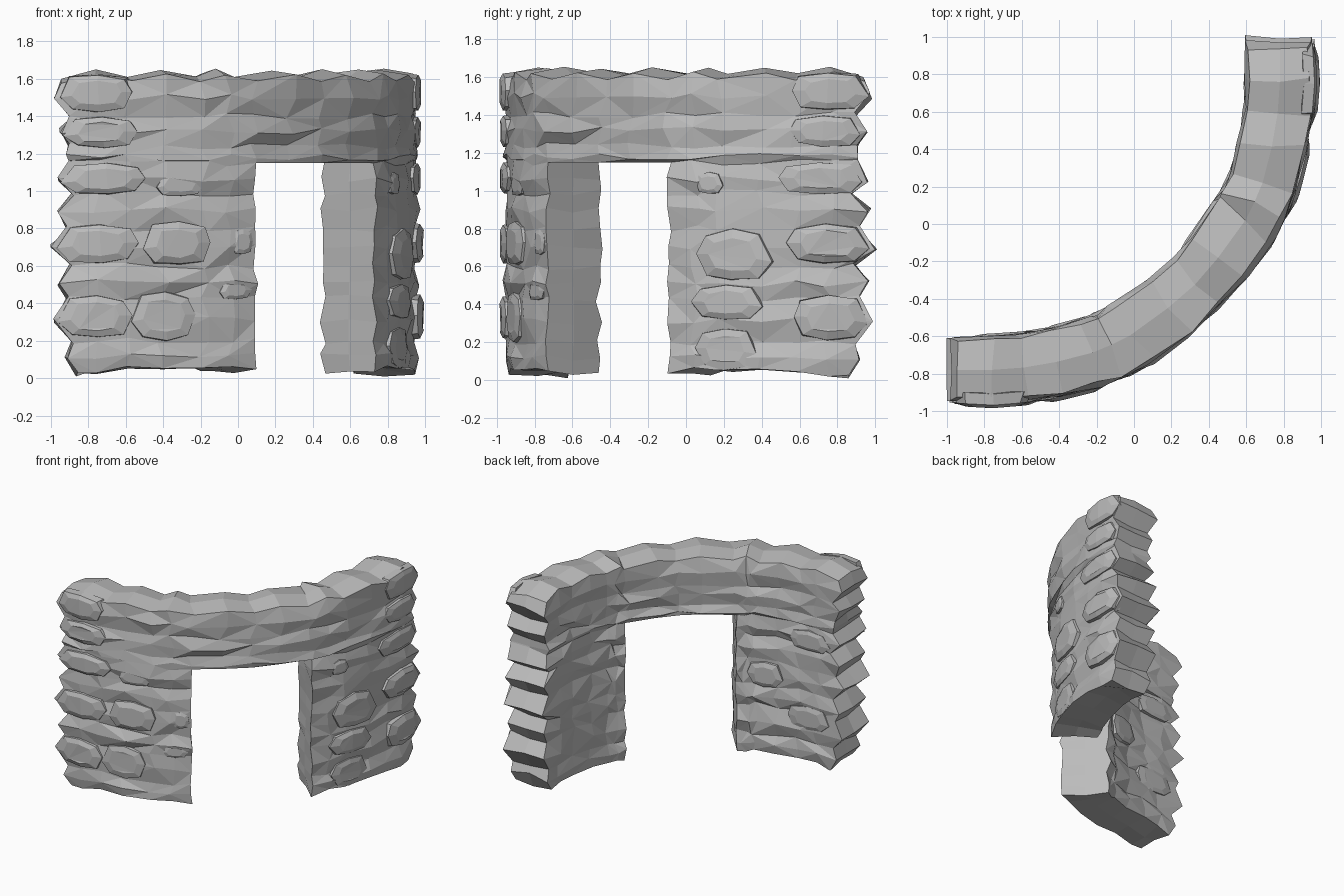
import bpy, bmesh, math, random
from mathutils import Vector

if "Cube" in bpy.data.objects:
    bpy.data.objects.remove(bpy.data.objects["Cube"])

random.seed(7)
mat = bpy.data.materials.new("grey_stone")
mat.diffuse_color = (0.5, 0.5, 0.5, 1)
mat.use_nodes = True
mat.node_tree.nodes["Principled BSDF"].inputs["Base Color"].default_value = mat.diffuse_color

# Plan of one wing up to the centre of the curve: (outer point, inner point)
WING = [((-.92, -.94), (-.92, -.62)), ((-.76, -.95), (-.76, -.61)),
        ((-.58, -.935), (-.60, -.60)), ((-.40, -.905), (-.43, -.57)),
        ((-.18, -.85), (-.26, -.525)), ((-.05, -.80), (-.19, -.49)),
        ((.09, -.73), (-.13, -.46)), ((.28, -.59), (.08, -.31)),
        ((.44, -.44), (.21, -.21))]


def mirror(p):
    return (-p[1], -p[0])


PLAN = WING + [(mirror(a), mirror(b)) for a, b in WING[-2::-1]]
ROWS = [.03, .12, .20, .31, .43, .51, .60, .70, .80, .90, .99, 1.06, 1.15,
        1.18, 1.24, 1.32, 1.40, 1.50, 1.59]
TIPS = [-.06, .0, -.03, .06, -.01, .04, -.03, .08, -.01, .05, -.04, .035,
        -.02, -.01, -.02, .03, -.02, .055, .02]
NU, NZ = len(PLAN) - 1, len(ROWS) - 1
JAMBS, HEAD = (6, NU - 6), 12


def finish(bm, name):
    bmesh.ops.recalc_face_normals(bm, faces=bm.faces)
    me = bpy.data.meshes.new(name)
    bm.to_mesh(me)
    bm.free()
    me.materials.append(mat)
    ob = bpy.data.objects.new(name, me)
    bpy.context.collection.objects.link(ob)
    return ob


def solid(i, j):
    inside = 0 <= i < NU and 0 <= j < NZ
    return inside and not (JAMBS[0] <= i < JAMBS[1] and j < HEAD)


def wall_point(i, j, k):
    """Rough wall vertex: i along the curve, j up, k from outside to inside."""
    a, b = (Vector((*p, 0)) for p in PLAN[i])
    out = (a - b).normalized()
    along = Vector((-out.y, out.x, 0))
    p = a.lerp(b, k / 2)
    z = ROWS[j]
    r = random.uniform
    if k != 1:
        p += out * (1 - k) * (r(-.012, .015) + (.012 if j % 2 else -.004))
    if i in (0, NU):                       # coursed ends
        p += along * (TIPS[j] + r(-.01, .01)) * (-1 if i == 0 else 1)
        if j in (0, NZ):
            z -= .01
    elif i in JAMBS and j <= HEAD:
        p += along * r(-.008, .008)
    elif k != 1:
        p += along * r(-.035, .035)
    if j == NZ:                            # scalloped top
        z += (.035 if i % 2 else 0) + (.025 if k == 1 else 0) + r(-.006, .006)
    elif j == 0:
        z += r(-.015, .02) + (.02 if 2 <= i <= 5 or 2 <= NU - i <= 5 else 0)
    elif not (j == HEAD and JAMBS[0] <= i <= JAMBS[1]):
        z += r(-.018, .018)
    p.z = z
    return p


# Curved wall with the doorway left open
bm = bmesh.new()
cache = {}


def v(i, j, k):
    if (i, j, k) not in cache:
        cache[i, j, k] = bm.verts.new(wall_point(i, j, k))
    return cache[i, j, k]


for i in range(NU):
    for j in range(NZ):
        if not solid(i, j):
            continue
        for k in (0, 2):
            q = [v(i, j, k), v(i + 1, j, k), v(i + 1, j + 1, k), v(i, j + 1, k)]
            if (i * 3 + j * 2 + k) % 5 < 2:      # vary the facet diagonals
                q = q[1:] + q[:1]
            bm.faces.new((q[0], q[1], q[2]))
            bm.faces.new((q[0], q[2], q[3]))
        for di, dj, e in ((-1, 0, ((0, 0), (0, 1))), (1, 0, ((1, 0), (1, 1))),
                          (0, -1, ((0, 0), (1, 0))), (0, 1, ((0, 1), (1, 1)))):
            if not solid(i + di, j + dj):
                (a, b), (c, d) = e
                for k in (0, 1):
                    bm.faces.new((v(i + a, j + b, k), v(i + c, j + d, k),
                                  v(i + c, j + d, k + 1), v(i + a, j + b, k + 1)))
finish(bm, "curved_wall")


def face_point(x, side):
    """Point and outward direction on a wing face at position x."""
    pts = [w[side] for w in WING]
    n = 0
    while n < len(pts) - 2 and x > pts[n + 1][0]:
        n += 1
    a, b = Vector((*pts[n], 0)), Vector((*pts[n + 1], 0))
    d = (b - a).normalized()
    out = Vector((d.y, -d.x, 0)) * (1 if side == 0 else -1)
    return a + (b - a) * ((x - a.x) / (b.x - a.x)), out


# Outline of a proud stone, as fractions of its half length and half height
SHAPE = [(-1, -.25), (-.65, -.9), (.1, -1), (.75, -.8),
         (1, .05), (.8, .75), (.05, 1), (-.7, .85)]


def stone(name, x0, x1, z0, z1, lift, flip=False, side=0):
    bm = bmesh.new()
    rings = []
    for scale, h in ((1, -.04), (.95, lift * .55), (.62, lift)):
        ring = []
        for fx, fz in SHAPE:
            j = random.uniform(.93, 1.05) * scale
            p, out = face_point((x0 + x1) / 2 + fx * j * (x1 - x0) / 2, side)
            p += out * h
            x, y = mirror(p) if flip else (p.x, p.y)
            ring.append(bm.verts.new((x, y, (z0 + z1) / 2 + fz * j * (z1 - z0) / 2)))
        rings.append(ring)
    n = len(SHAPE)
    for lo, hi in zip(rings, rings[1:]):
        for i in range(n):
            bm.faces.new((lo[i], lo[(i + 1) % n], hi[(i + 1) % n], hi[i]))
    bm.faces.new(rings[0])
    bmesh.ops.triangulate(bm, faces=[bm.faces.new(rings[-1])])
    finish(bm, name)


# Corner stones at the ends of both wings
QUOINS = [(-.97, -.55, 1.42, 1.63), (-.94, -.53, 1.23, 1.40),
          (-.95, -.48, .98, 1.15), (-.98, -.52, .61, .83),
          (-.97, -.56, .21, .45)]
for n, q in enumerate(QUOINS):
    stone(f"left_corner_stone_{n}", *q, .035)
    stone(f"right_corner_stone_{n}", *q, .03 if n < 3 else .045, True)

# Proud stones on the outer face
for n, q in enumerate([(-.52, -.14, .60, .84, .04), (-.58, -.22, .20, .47, .025),
                       (-.11, .07, .42, .52, .02), (-.04, .08, .66, .80, .02),
                       (-.45, -.18, .97, 1.10, .02)]):
    stone(f"left_face_stone_{n}", *q)
for n, q in enumerate([(-.46, -.06, .52, .80, .04), (-.42, -.03, .31, .51, .035),
                       (-.38, -.05, .05, .28, .02), (-.2, -.05, .98, 1.1, .02)]):
    stone(f"right_face_stone_{n}", *q, True)

# Lower stones on the inner face
for n, q in enumerate([(-.48, -.2, .58, .80, .03), (-.88, -.5, .30, .50, .025),
                       (-.88, -.52, .95, 1.12, .025)]):
    stone(f"inner_stone_{n}", *q, False, 1)
